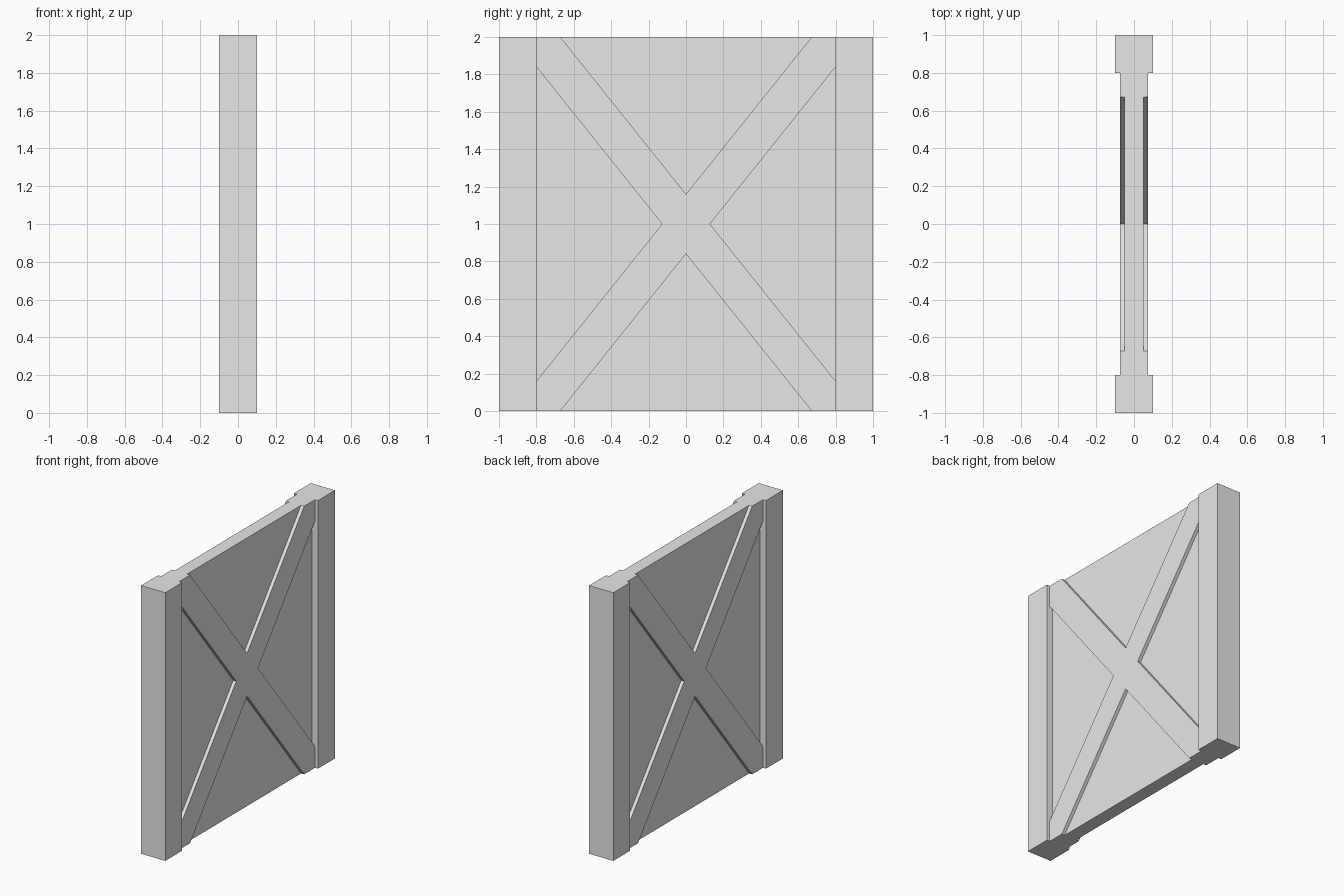
import bpy
import bmesh

cube = bpy.data.objects.get("Cube")
if cube:
    bpy.data.objects.remove(cube, do_unlink=True)

GREY = (0.8, 0.8, 0.8, 1.0)
grey = bpy.data.materials.new("plain_grey")
grey.use_nodes = True
grey.diffuse_color = GREY
grey.node_tree.nodes["Principled BSDF"].inputs["Base Color"].default_value = GREY

HEIGHT = 2.0
MID = HEIGHT / 2
INNER = 0.8          # inner face of the posts
SLOPE = 1.25         # rise of the diagonal braces
HALF_RISE = 0.16     # half the vertical thickness of a brace


def extrude_profile(name, points, x0, x1):
    """Extrude a closed (y, z) outline from x0 to x1."""
    bm = bmesh.new()
    face = bm.faces.new([bm.verts.new((x0, y, z)) for y, z in points])
    result = bmesh.ops.extrude_face_region(bm, geom=[face])
    verts = [v for v in result["geom"] if isinstance(v, bmesh.types.BMVert)]
    bmesh.ops.translate(bm, verts=verts, vec=(x1 - x0, 0, 0))
    bmesh.ops.recalc_face_normals(bm, faces=bm.faces)
    mesh = bpy.data.meshes.new(name)
    bm.to_mesh(mesh)
    bm.free()
    mesh.materials.append(grey)
    obj = bpy.data.objects.new(name, mesh)
    bpy.context.collection.objects.link(obj)
    return obj


def rectangle(y0, y1):
    return [(y0, 0), (y1, 0), (y1, HEIGHT), (y0, HEIGHT)]


# Thin wall panel between the posts
extrude_profile("wall_panel", rectangle(-INNER, INNER), -0.05, 0.05)

# Upright posts at both ends
extrude_profile("front_post", rectangle(-1, -INNER), -0.1, 0.1)
extrude_profile("back_post", rectangle(INNER, 1), -0.1, 0.1)

# Cross brace outline: one quarter, then mirrored around the centre
quarter = [
    (HALF_RISE / SLOPE, 0),
    (INNER, SLOPE * INNER - HALF_RISE),
    (INNER, MID),
    ((MID - HALF_RISE) / SLOPE, MID),
    (0, HALF_RISE),
]
upper = quarter + [(-y, z) for y, z in reversed(quarter[:-1])]
lower = [(y, -z) for y, z in reversed(upper[1:-1])]
outline = [(y, z + MID) for y, z in upper + lower]

# Raised cross brace on each face of the panel
for name, side in (("left_cross_brace", 1), ("right_cross_brace", -1)):
    extrude_profile(name, outline, side * 0.05, side * 0.075)
